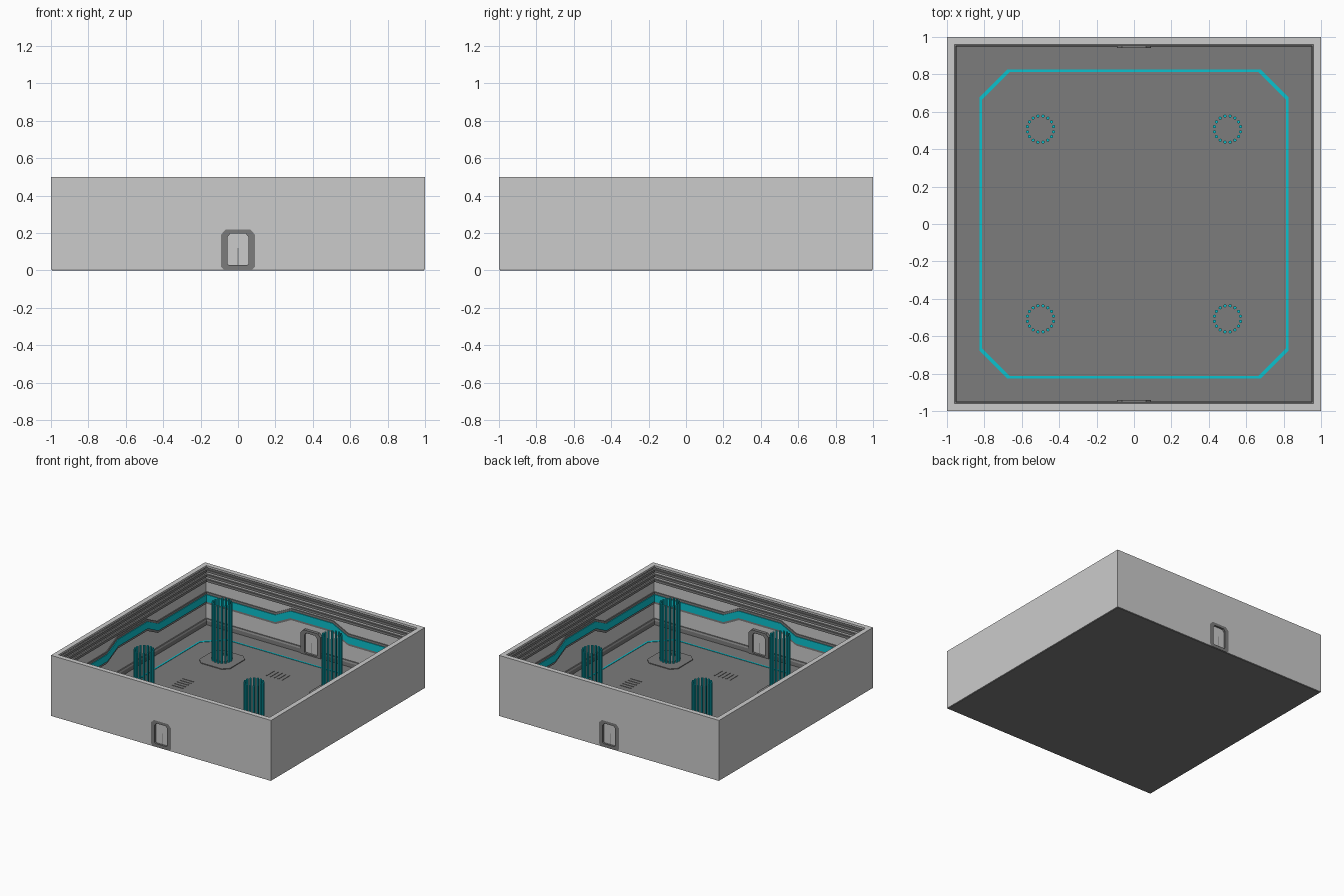
import bpy, bmesh, math
from mathutils import Vector, Matrix

if "Cube" in bpy.data.objects:
    bpy.data.objects.remove(bpy.data.objects["Cube"])


def material(name, rgb):
    m = bpy.data.materials.new(name)
    m.diffuse_color = (*rgb, 1)
    m.use_nodes = True
    m.node_tree.nodes["Principled BSDF"].inputs["Base Color"].default_value = m.diffuse_color
    return m


LIGHT = material("light grey", (0.60, 0.60, 0.60))
DARK = material("dark grey", (0.20, 0.20, 0.20))
CYAN = material("cyan", (0.003, 0.54, 0.62))


def finish(name, bm, mat):
    bmesh.ops.recalc_face_normals(bm, faces=bm.faces[:])
    me = bpy.data.meshes.new(name)
    bm.to_mesh(me)
    bm.free()
    me.materials.append(mat)
    ob = bpy.data.objects.new(name, me)
    bpy.context.collection.objects.link(ob)
    return ob


def add_ring(bm, sections):
    """Closed loop of closed cross-sections."""
    rows = [[bm.verts.new(p) for p in s] for s in sections]
    n, k = len(rows), len(rows[0])
    for i in range(n):
        a, b = rows[i], rows[(i + 1) % n]
        for j in range(k):
            bm.faces.new((a[j], a[(j + 1) % k], b[(j + 1) % k], b[j]))


def add_prism(bm, pts, vec):
    """Solid from a flat outline moved along a vector."""
    a = [bm.verts.new(p) for p in pts]
    b = [bm.verts.new(Vector(p) + Vector(vec)) for p in pts]
    n = len(a)
    bm.faces.new(a)
    bm.faces.new(b[::-1])
    for i in range(n):
        bm.faces.new((a[i], b[i], b[(i + 1) % n], a[(i + 1) % n]))


def add_box(bm, x0, x1, y0, y1, z0, z1):
    add_prism(bm, [(x0, y0, z0), (x1, y0, z0), (x1, y1, z0), (x0, y1, z0)], (0, 0, z1 - z0))


def square_loop(bm, profile):
    """Sweep a (distance, height) profile round the square room."""
    add_ring(bm, [[(sx * d, sy * d, z) for d, z in profile]
                  for sx, sy in ((-1, -1), (1, -1), (1, 1), (-1, 1))])


def octagon(h, c):
    """Square of half size h with corners cut back to c."""
    return [(c, -h), (h, -c), (h, c), (c, h), (-c, h), (-h, c), (-h, -c), (-c, -h)]


# floor slab
FLOOR = 0.02
bm = bmesh.new()
add_box(bm, -0.995, 0.995, -0.995, 0.995, 0, FLOOR)
finish("floor", bm, DARK)

# outer walls, with a bevelled inner lip at the rim
INNER = 0.967
bm = bmesh.new()
square_loop(bm, [(1, 0.004), (1, 0.5), (0.96, 0.5), (0.96, 0.485), (INNER, 0.478), (INNER, 0.004)])
walls = finish("walls", bm, LIGHT)

# dark skirting
bm = bmesh.new()
square_loop(bm, [(0.972, 0.012), (0.972, 0.065), (0.957, 0.065), (0.95, 0.052), (0.95, 0.012)])
skirting = finish("skirting", bm, DARK)

# dark cornice ribs below the rim
bm = bmesh.new()
for i in range(3):
    z = 0.37 + i * 0.04
    square_loop(bm, [(0.972, z), (0.972, z + 0.02), (0.953, z + 0.02), (0.953, z)])
finish("cornice_ribs", bm, DARK)


# wall stripe that climbs over the middle of each wall
def wall_band(name, half, face, mat):
    path = [(-0.965, 0.235), (-0.33, 0.235), (-0.19, 0.305),
            (0.19, 0.305), (0.33, 0.235), (0.965, 0.235)]
    outline = [(x, -0.97, z + half) for x, z in path]
    outline += [(x, -0.97, z - half) for x, z in reversed(path)]
    bm = bmesh.new()
    for q in range(4):
        rot = Matrix.Rotation(q * math.pi / 2, 3, 'Z')
        add_prism(bm, [rot @ Vector(p) for p in outline], rot @ Vector((0, 0.97 - face, 0)))
    finish(name, bm, mat)


wall_band("stripe_backing", 0.048, 0.96, DARK)
wall_band("wall_stripe", 0.029, 0.954, CYAN)

# doorways at front and back
outer = [(0.075, 0.004), (0.09, 0.02), (0.09, 0.193), (0.065, 0.219)]
inner = [(0.05, 0.03), (0.057, 0.037), (0.057, 0.178), (0.042, 0.197)]
outer += [(-x, z) for x, z in reversed(outer)]
inner += [(-x, z) for x, z in reversed(inner)]

bm = bmesh.new()
for s in (-1, 1):
    add_prism(bm, [(x, s * 0.93, z) for x, z in outer], (0, s * 0.1, 0))
cutter = finish("door_cutter", bm, DARK)
cutter.hide_render = True
cutter.hide_viewport = True
for ob in (walls, skirting):
    mod = ob.modifiers.new("door openings", 'BOOLEAN')
    mod.operation = 'DIFFERENCE'
    mod.solver = 'EXACT'
    mod.object = cutter

for label, s in (("front", -1), ("back", 1)):
    bm = bmesh.new()
    add_ring(bm, [[(ox, s * 1.0, oz), (ix, s * 1.0, iz), (ix, s * 0.942, iz), (ox, s * 0.942, oz)]
                  for (ox, oz), (ix, iz) in zip(outer, inner)])
    finish(label + "_door_frame", bm, DARK)
    bm = bmesh.new()
    add_prism(bm, [(x, s * 0.96, z) for x, z in inner], (0, s * 0.024, 0))
    finish(label + "_door", bm, LIGHT)
    bm = bmesh.new()
    for y in (0.9585, 0.984):
        add_box(bm, -0.002, 0.002, s * y, s * (y + 0.0015), 0.03, 0.12)
    finish(label + "_door_seam", bm, DARK)

# glowing line inlaid in the floor
bm = bmesh.new()
add_ring(bm, [[(*o, FLOOR), (*o, FLOOR + 0.003), (*i, FLOOR + 0.003), (*i, FLOOR)]
              for o, i in zip(octagon(0.825, 0.678), octagon(0.812, 0.665))])
finish("floor_line", bm, CYAN)

# four pillars, each a ring of upright rods on a low plinth
rods, plinths = bmesh.new(), bmesh.new()
for cx in (-0.5, 0.5):
    for cy in (-0.507, 0.507):
        add_prism(plinths, [(cx + x, cy + y, FLOOR) for x, y in octagon(0.14, 0.095)], (0, 0, 0.006))
        for k in range(16):
            a = (k + 0.5) * math.tau / 16
            px, py = cx + 0.071 * math.cos(a), cy + 0.071 * math.sin(a)
            ring = [(px + 0.0085 * math.cos(t * math.tau / 8),
                     py + 0.0085 * math.sin(t * math.tau / 8), FLOOR) for t in range(8)]
            add_prism(rods, ring, (0, 0, 0.495 - FLOOR))
finish("pillar_rods", rods, CYAN)
finish("pillar_plinths", plinths, DARK)

# groups of floor vent bars between the pillars
bm = bmesh.new()
for cx, cy in ((0, 0.52), (0, -0.52), (0.5, 0), (-0.5, 0)):
    for k in range(-2, 3):
        o = k * 0.035
        if cx == 0:
            add_box(bm, cx + o - 0.004, cx + o + 0.004, cy - 0.05, cy + 0.05, FLOOR, FLOOR + 0.003)
        else:
            add_box(bm, cx - 0.05, cx + 0.05, cy + o - 0.004, cy + o + 0.004, FLOOR, FLOOR + 0.003)
finish("floor_vents", bm, DARK)
